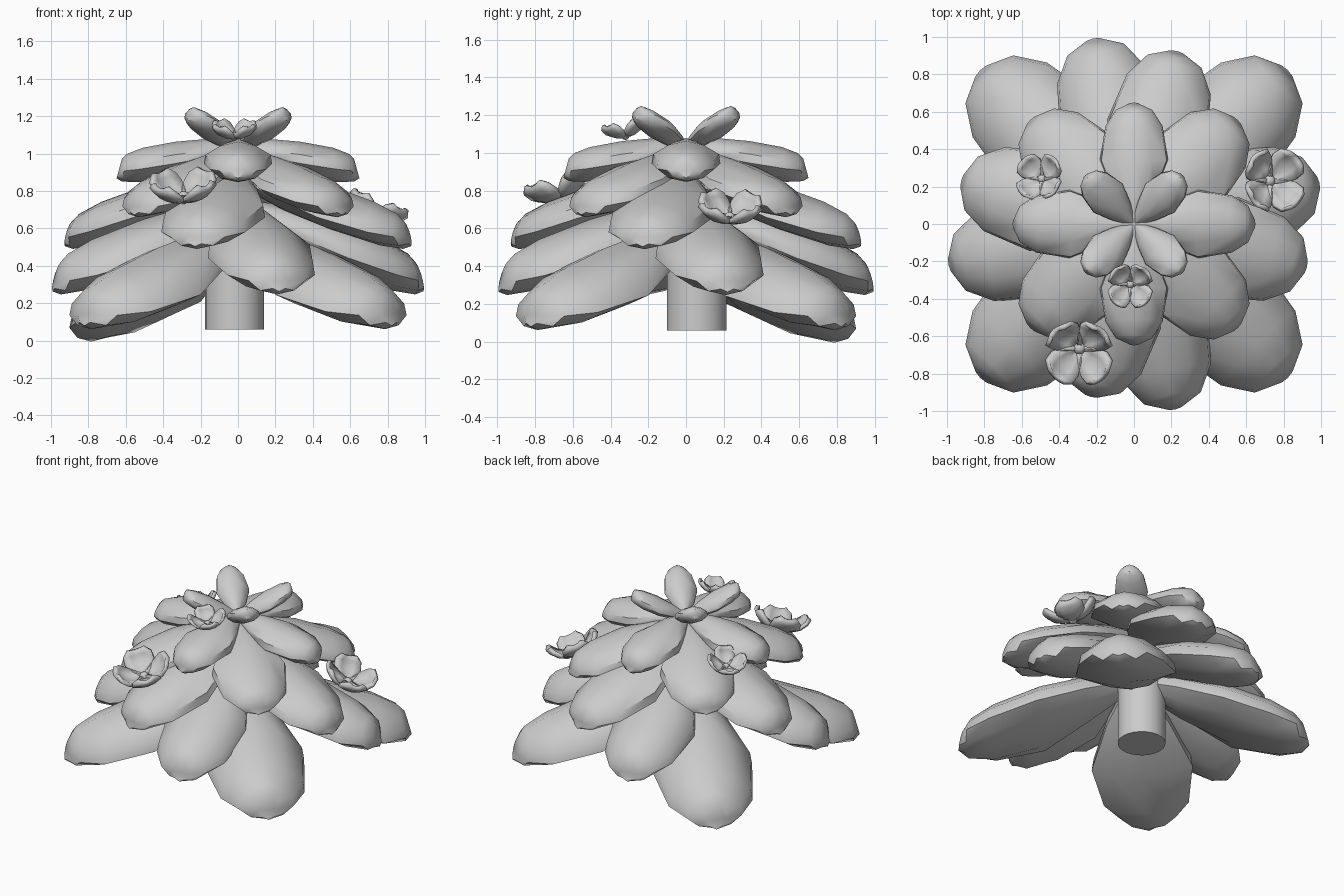
import bpy, bmesh
from math import radians
from mathutils import Matrix, Vector

if "Cube" in bpy.data.objects:
    bpy.data.objects.remove(bpy.data.objects["Cube"])


def finish(name, bm):
    bmesh.ops.recalc_face_normals(bm, faces=bm.faces)
    me = bpy.data.meshes.new(name)
    bm.to_mesh(me)
    bm.free()
    ob = bpy.data.objects.new(name, me)
    bpy.context.collection.objects.link(ob)
    return ob


# leaf stations: (fraction of length, fraction of width, fraction of thickness)
STATIONS = [(0.0, .12, .40), (.26, .62, .85), (.54, 1.0, 1.0),
            (.82, .84, .97), (.955, .54, .78), (1.0, .20, .55)]
HALF = [(0, 1), (.52, .77), (.96, .26), (1.0, -.24), (.60, -.78), (0, -1)]
RING = HALF + [(-v, w) for v, w in HALF[-2:0:-1]]


def leaf(name, angle, length, z0, z1, hw, th, cup):
    """Plump pillow leaf lofted from the stem axis to a blunt tip; cup lowers its rim."""
    bm = bmesh.new()
    rings = []
    for s, fw, ft in STATIONS:
        z = z0 + (z1 - z0) * s
        rings.append([bm.verts.new((length * s - .15 * w * th * s, v * hw * fw,
                                    z + w * th * ft - cup * (v * fw) ** 2)) for v, w in RING])
    n = len(RING)
    for a, b in zip(rings, rings[1:]):
        for i in range(n):
            bm.faces.new((a[i], a[(i + 1) % n], b[(i + 1) % n], b[i]))
    bm.faces.new(rings[0])
    bm.faces.new(rings[-1])
    bm.transform(Matrix.Rotation(radians(angle), 4, 'Z'))
    return finish(name, bm)


# leaf tiers: name, first angle, length, base z, tip z, half width, half thickness, cup
TIERS = [("crown_leaf", 45, .36, 1.03, 1.21, .11, .06, 0),
         ("upper_leaf", 0, .635, 1.025, .92, .182, .095, 0),
         ("middle_leaf", 45, .77, .98, .73, .25, .105, .01),
         ("wide_leaf", -14, .935, .88, .57, .275, .12, .025),
         ("lower_leaf", 12.5, .995, .70, .34, .285, .14, .03),
         ("bottom_leaf", 45, 1.14, .55, .165, .335, .155, .06)]
for name, a0, length, z0, z1, hw, th, cup in TIERS:
    for k in range(4):
        droop = .07 if name == "bottom_leaf" and k == 1 else 0
        leaf(name, a0 + 90 * k, length, z0, z1 - droop, hw, th, cup)

# stem
bm = bmesh.new()
bmesh.ops.create_cone(bm, cap_ends=True, segments=24, radius1=.158, radius2=.158, depth=.54,
                      matrix=Matrix.Translation((-.018, .057, .33)))
finish("stem", bm)

# petal stations: (distance, height, half width)
PETAL = [(.08, .02, .10), (.40, .06, .38), (.70, .20, .54), (.92, .42, .52), (1.02, .60, .30)]


def flower(loc, R, normal, spin=45):
    """Four cupped petals round a small button."""
    tilt = Vector((0, 0, 1)).rotation_difference(Vector(normal)).to_matrix().to_4x4()
    place = Matrix.Translation(loc) @ tilt @ Matrix.Scale(R, 4)
    bm = bmesh.new()
    for k in range(4):
        rot = Matrix.Rotation(radians(spin + 90 * k), 4, 'Z')
        rows = [[bm.verts.new(rot @ Vector((r - .10 * t * t, t * w, z + .10 * t * t)))
                 for t in (-1, -.5, 0, .5, 1)] for r, z, w in PETAL]
        for a, b in zip(rows, rows[1:]):
            for i in range(4):
                bm.faces.new((a[i], a[i + 1], b[i + 1], b[i]))
    bm.transform(place)
    ob = finish("flower_petals", bm)
    mod = ob.modifiers.new("thickness", 'SOLIDIFY')
    mod.thickness = .14 * R
    mod.offset = 0
    bm = bmesh.new()
    bmesh.ops.create_uvsphere(bm, u_segments=12, v_segments=8, radius=.19,
                              matrix=Matrix.Translation((0, 0, .06)))
    bm.transform(place)
    finish("flower_centre", bm)


flower((-.29, -.66, .755), .18, (-.05, -.35, 1))
flower((.72, .23, .645), .17, (.40, .05, 1))
flower((-.49, .24, .88), .125, (-.3, .2, 1))
flower((-.02, -.32, 1.085), .12, (0, -.2, 1))

# smooth shading with sharp rims
for ob in bpy.context.scene.objects:
    ob.select_set(True)
    bpy.context.view_layer.objects.active = ob
bpy.ops.object.shade_smooth_by_angle(angle=radians(45))
